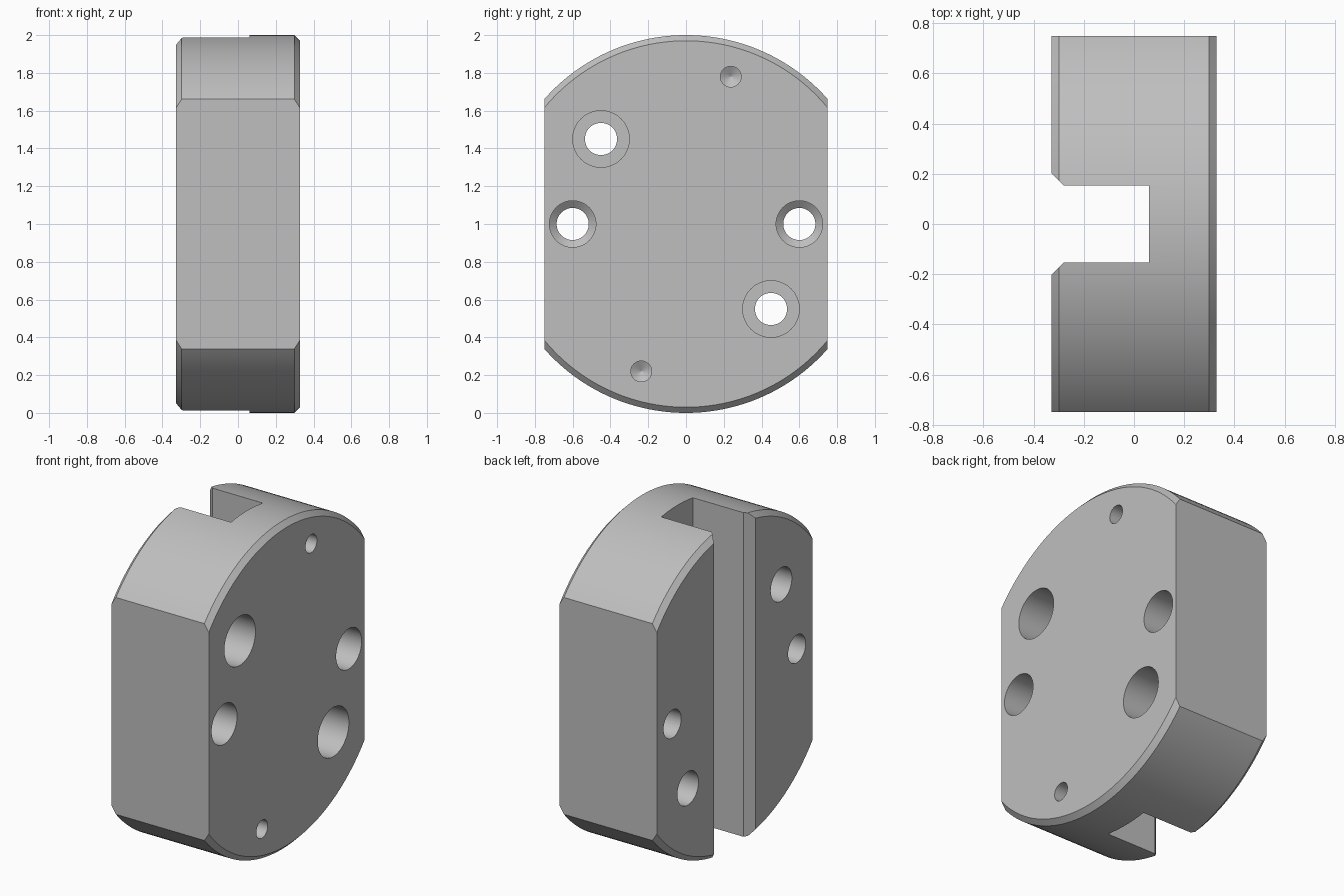
import bpy, bmesh, math

if "Cube" in bpy.data.objects:
    bpy.data.objects.remove(bpy.data.objects["Cube"], do_unlink=True)

HALF = 0.328      # half thickness along x
FLAT = 0.75       # half width across the side flats
OUT = HALF + 0.05 # where cutters end, outside the body

grey = bpy.data.materials.new("plain grey")
grey.use_nodes = True
colour = (0.52, 0.52, 0.52, 1)
grey.diffuse_color = colour
grey.node_tree.nodes["Principled BSDF"].inputs["Base Color"].default_value = colour


def finish(name, bm):
    bmesh.ops.remove_doubles(bm, verts=bm.verts, dist=1e-5)
    bmesh.ops.recalc_face_normals(bm, faces=bm.faces)
    mesh = bpy.data.meshes.new(name)
    bm.to_mesh(mesh)
    bm.free()
    mesh.materials.append(grey)
    obj = bpy.data.objects.new(name, mesh)
    bpy.context.collection.objects.link(obj)
    return obj


def turned(name, profile, y, z, sides):
    """Solid turned about an x-parallel axis; profile is (x, radius) pairs."""
    bm = bmesh.new()
    rings = []
    for x, r in profile:
        rings.append([bm.verts.new((x, y + r * math.sin(math.tau * i / sides),
                                    z + r * math.cos(math.tau * i / sides)))
                      for i in range(sides)])
    for a, b in zip(rings, rings[1:]):
        for i in range(sides):
            j = (i + 1) % sides
            bm.faces.new((a[i], a[j], b[j], b[i]))
    bm.faces.new(rings[0])
    bm.faces.new(rings[-1])
    return finish(name, bm)


def prism(name, outline):
    """Upright prism from an (x, y) outline, taller than the body."""
    bm = bmesh.new()
    base = bm.faces.new([bm.verts.new((x, y, -0.2)) for x, y in outline])
    top = bmesh.ops.extrude_face_region(bm, geom=[base])["geom"]
    verts = [v for v in top if isinstance(v, bmesh.types.BMVert)]
    bmesh.ops.translate(bm, vec=(0, 0, 2.4), verts=verts)
    return finish(name, bm)


def combine(body, cutter, operation="DIFFERENCE"):
    cutter.hide_render = True
    mod = body.modifiers.new("cut", "BOOLEAN")
    mod.operation = operation
    mod.solver = "EXACT"
    mod.object = cutter
    bpy.context.view_layer.objects.active = body
    bpy.ops.object.modifier_apply(modifier=mod.name)
    bpy.data.objects.remove(cutter, do_unlink=True)


# Round block with chamfered rims
body = turned("clamp_block", [(-HALF, 0.97), (-HALF + 0.03, 1), (HALF - 0.03, 1),
                              (HALF, 0.97)], 0, 1, 160)

# Side flats
combine(body, prism("flats_cutter", [(-1, -FLAT), (1, -FLAT), (1, FLAT), (-1, FLAT)]),
        "INTERSECT")

# Full-height slot with chamfered mouth
half_slot = [(0.06, 0.153), (-HALF + 0.048, 0.153), (-HALF, 0.201), (-OUT, 0.201)]
combine(body, prism("slot_cutter", half_slot + [(x, -y) for x, y in reversed(half_slot)]))

# Holes repeat with a half turn about the block's axis
for s in (1, -1):
    # Counterbored bolt holes, wider at the slotted face
    combine(body, turned("bolt_cutter", [(-OUT, 0.102), (-0.08, 0.102), (-0.08, 0.085),
                                         (0.08, 0.085), (0.08, 0.15), (OUT, 0.15)],
                         -0.45 * s, 1 + 0.45 * s, 48))
    # Stepped side holes with a conical shoulder
    combine(body, turned("side_hole_cutter", [(-OUT, 0.085), (0.03, 0.085),
                                              (0.06, 0.123), (OUT, 0.123)],
                         0.6 * s, 1, 48))
    # Shallow drilled dimples with a pointed floor
    combine(body, turned("dimple_cutter", [(HALF - 0.13, 0.001), (HALF - 0.1, 0.055),
                                           (OUT, 0.055)],
                         0.237 * s, 1 + 0.78 * s, 32))

body.select_set(True)
bpy.context.view_layer.objects.active = body
bpy.ops.object.shade_smooth_by_angle(angle=math.radians(25))
